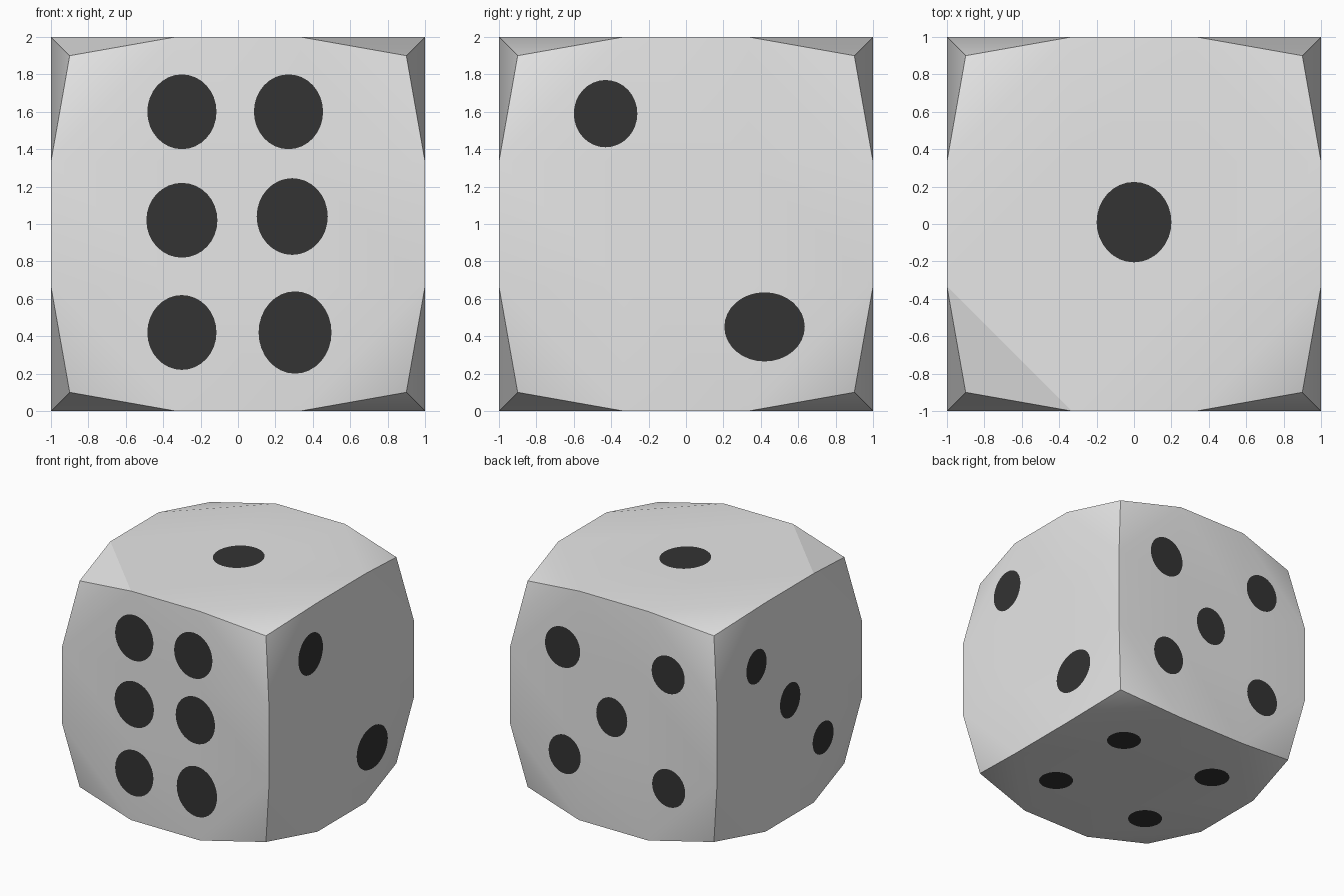
import bpy, bmesh, math
from mathutils import Vector

if "Cube" in bpy.data.objects:
    bpy.data.objects.remove(bpy.data.objects["Cube"])


def material(name, value):
    m = bpy.data.materials.new(name)
    m.diffuse_color = (value, value, value, 1)
    m.use_nodes = True
    m.node_tree.nodes["Principled BSDF"].inputs["Base Color"].default_value = m.diffuse_color
    return m


WHITE = material("off_white", 0.8)
BLACK = material("pip_black", 0.033)


def add_object(name, bm, mat):
    mesh = bpy.data.meshes.new(name)
    bm.to_mesh(mesh)
    bm.free()
    mesh.materials.append(mat)
    ob = bpy.data.objects.new(name, mesh)
    bpy.context.collection.objects.link(ob)
    ob.location.z = 1
    return ob


# Body: cube split 3 x 3 per side, with its eight corners pulled in
bm = bmesh.new()
bmesh.ops.create_cube(bm, size=2)
bmesh.ops.subdivide_edges(bm, edges=bm.edges[:], cuts=2, use_grid_fill=True)
corners = [v for v in bm.verts if min(abs(c) for c in v.co) > 0.99]
for v in corners:
    v.co *= 0.9
    for f in list(v.link_faces):
        a, b = [w for w in f.verts if any(v in e.verts for e in w.link_edges) and w != v]
        bmesh.utils.face_split(f, a, b)
bm.normal_update()

# Smooth shading inside each side, sharp edges between sides
for f in bm.faces:
    f.smooth = True
for e in bm.edges:
    e.smooth = e.calc_face_angle(0) < math.radians(30)

# One bevelled corner on top is flat shaded
for v in corners:
    if v.co.x < 0 and v.co.y < 0 and v.co.z > 0:
        for f in v.link_faces:
            if f.normal.z > 0.8:
                f.smooth = False
add_object("die_body", bm, WHITE)

# Pips per side: (u, v, u radius, v radius) measured from the side's centre
H = 1.003
SIDES = {
    "front": (lambda u, v: (u, -H, v), [
        (-.30, .60, .185, .20), (.27, .60, .185, .20), (-.30, .02, .19, .20),
        (.29, .04, .19, .205), (-.30, -.58, .185, .20), (.305, -.58, .195, .22)]),
    "right": (lambda u, v: (H, u, v), [
        (-.43, .59, .17, .18), (.42, -.55, .215, .185)]),
    "top": (lambda u, v: (u, v, H), [(0, .01, .20, .215)]),
    "back": (lambda u, v: (-u, H, v), [
        (-.49, .47, .17, .178), (-.47, -.46, .155, .17), (.53, .50, .16, .165),
        (.535, -.49, .16, .165), (-.015, -.015, .15, .17)]),
    "left": (lambda u, v: (-H, -u, v), [
        (-.46, .49, .14, .148), (.005, .02, .14, .152), (.46, -.48, .145, .14)]),
    "bottom": (lambda u, v: (u, v, -H), [
        (.456, .415, .14, .14), (.46, -.45, .14, .14),
        (-.49, .414, .144, .144), (-.505, -.46, .14, .14)]),
}

for side, (place, pips) in SIDES.items():
    bm = bmesh.new()
    outward = Vector(place(0, 0))
    for u, v, ru, rv in pips:
        angles = [math.tau * i / 32 for i in range(32)]
        face = bm.faces.new([bm.verts.new(place(u + ru * math.cos(a), v + rv * math.sin(a)))
                             for a in angles])
        face.normal_update()
        if face.normal.dot(outward) < 0:
            face.normal_flip()
    add_object(side + "_pips", bm, BLACK)
